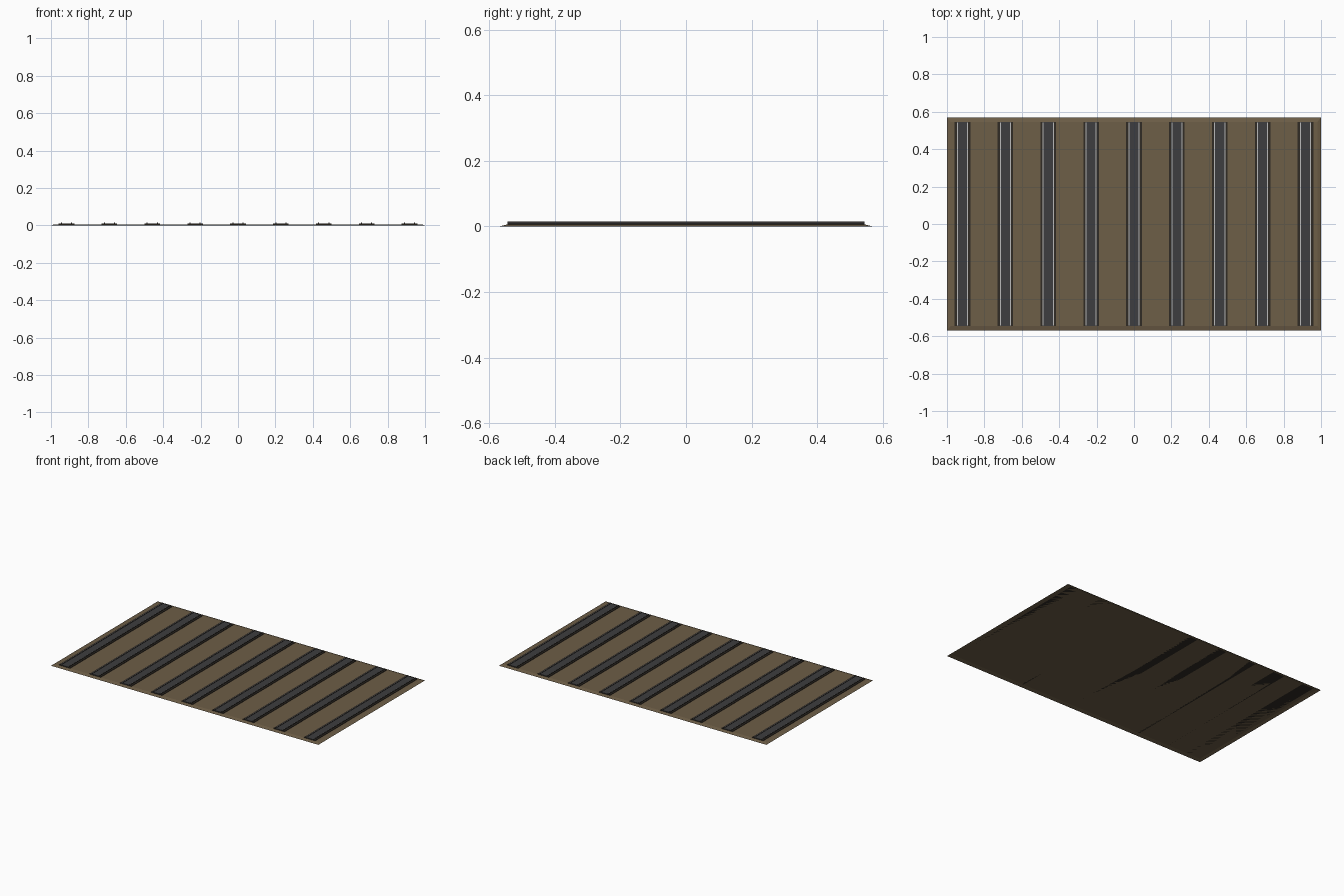
import bpy, bmesh

if "Cube" in bpy.data.objects:
    bpy.data.objects.remove(bpy.data.objects["Cube"])

def material(name, rgb):
    m = bpy.data.materials.new(name)
    m.diffuse_color = (*rgb, 1)
    m.use_nodes = True
    m.node_tree.nodes["Principled BSDF"].inputs["Base Color"].default_value = m.diffuse_color
    return m

EARTH = material("brown gravel", (0.155, 0.112, 0.063))
DARK = material("dark brown", (0.030, 0.024, 0.018))
GREY = material("dark grey", (0.047, 0.047, 0.050))
STEEL = material("light steel", (0.50, 0.50, 0.50))

TRACKS = 9
SPACING = 0.2292
HALF_LEN = 0.545
GROUND_Z = 0.006


def finish(name, bm, mats):
    me = bpy.data.meshes.new(name)
    bm.to_mesh(me)
    bm.free()
    for m in mats:
        me.materials.append(m)
    ob = bpy.data.objects.new(name, me)
    bpy.context.collection.objects.link(ob)
    return ob


def box(bm, x, half_w, z0, z1, top_index=0):
    """Long strip along y; its top face may carry a second colour."""
    vs = bmesh.ops.create_cube(bm, size=1)["verts"]
    for v in vs:
        v.co = (x + v.co.x * 2 * half_w, v.co.y * 2 * HALF_LEN,
                z0 if v.co.z < 0 else z1)
    for f in {f for v in vs for f in v.link_faces}:
        f.normal_update()
        if f.normal.z > 0.5:
            f.material_index = top_index


# Gravel ground: open sheet with bevelled borders sloping down to z = 0
bm = bmesh.new()
signs = [(-1, -1), (1, -1), (1, 1), (-1, 1)]
outer = [bm.verts.new((sx, sy * 0.57, 0)) for sx, sy in signs]
inner = [bm.verts.new((sx * 0.98, sy * 0.545, GROUND_Z)) for sx, sy in signs]
bm.faces.new(inner)
for i in range(4):
    j = (i + 1) % 4
    bm.faces.new((outer[i], outer[j], inner[j], inner[i]))
finish("gravel_ground", bm, [EARTH])

# Tracks: dark bed, grey centre strip, pair of rails with polished tops
for i in range(TRACKS):
    x = (i - (TRACKS - 1) / 2) * SPACING

    bm = bmesh.new()
    box(bm, x, 0.042, GROUND_Z, 0.0095)
    finish(f"track_bed_{i + 1}", bm, [DARK])

    bm = bmesh.new()
    box(bm, x, 0.030, 0.0085, 0.0115)
    finish(f"track_centre_{i + 1}", bm, [GREY])

    bm = bmesh.new()
    for side in (-1, 1):
        box(bm, x + side * 0.027, 0.0025, 0.009, 0.0155, top_index=1)
    finish(f"rails_{i + 1}", bm, [DARK, STEEL])
